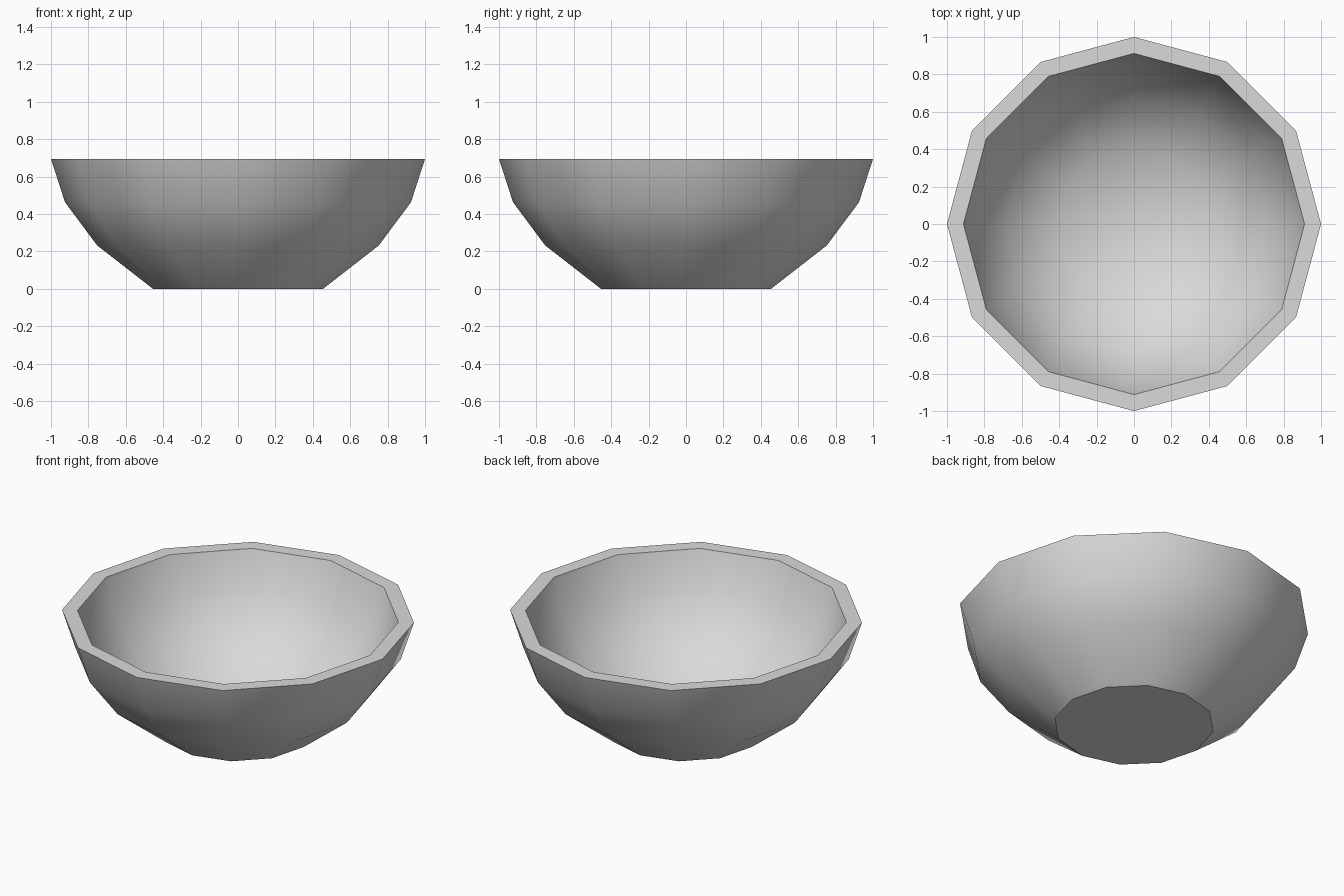
import bpy, bmesh
from math import cos, sin, pi

cube = bpy.data.objects.get("Cube")
if cube:
    bpy.data.objects.remove(cube, do_unlink=True)

SIDES = 12

# Plain grey material
grey = bpy.data.materials.new("light_grey")
grey.use_nodes = True
colour = (0.7, 0.7, 0.7, 1)
grey.diffuse_color = colour
shader = next(n for n in grey.node_tree.nodes if n.type == 'BSDF_PRINCIPLED')
shader.inputs["Base Color"].default_value = colour

# Profile (radius, height): outer wall from foot to rim, then inner wall down
outer = [(0.455, 0), (0.753, 0.232), (0.925, 0.463), (1, 0.695)]
inner = [(0.912, 0.695), (0.845, 0.473), (0.687, 0.25), (0.412, 0.04)]

bm = bmesh.new()


def ring(radius, height):
    return [bm.verts.new((radius * cos(2 * pi * i / SIDES),
                          radius * sin(2 * pi * i / SIDES), height))
            for i in range(SIDES)]


rings = [ring(r, z) for r, z in outer + inner]

# Walls and rim
for low, high in zip(rings, rings[1:]):
    for i in range(SIDES):
        j = (i + 1) % SIDES
        bm.faces.new((low[i], low[j], high[j], high[i]))

# Foot underside and slightly dished inner floor
bm.faces.new(rings[0][::-1])
centre = bm.verts.new((0, 0, 0.015))
for i in range(SIDES):
    bm.faces.new((rings[-1][i], rings[-1][(i + 1) % SIDES], centre))

bmesh.ops.recalc_face_normals(bm, faces=bm.faces)
for face in bm.faces:
    face.smooth = True

# Crisp edges around the foot and both sides of the rim
for loop in (rings[0], rings[3], rings[4]):
    for i in range(SIDES):
        bm.edges.get((loop[i], loop[(i + 1) % SIDES])).smooth = False

mesh = bpy.data.meshes.new("bowl")
bm.to_mesh(mesh)
bm.free()
mesh.materials.append(grey)
bowl = bpy.data.objects.new("bowl", mesh)
bpy.context.collection.objects.link(bowl)
